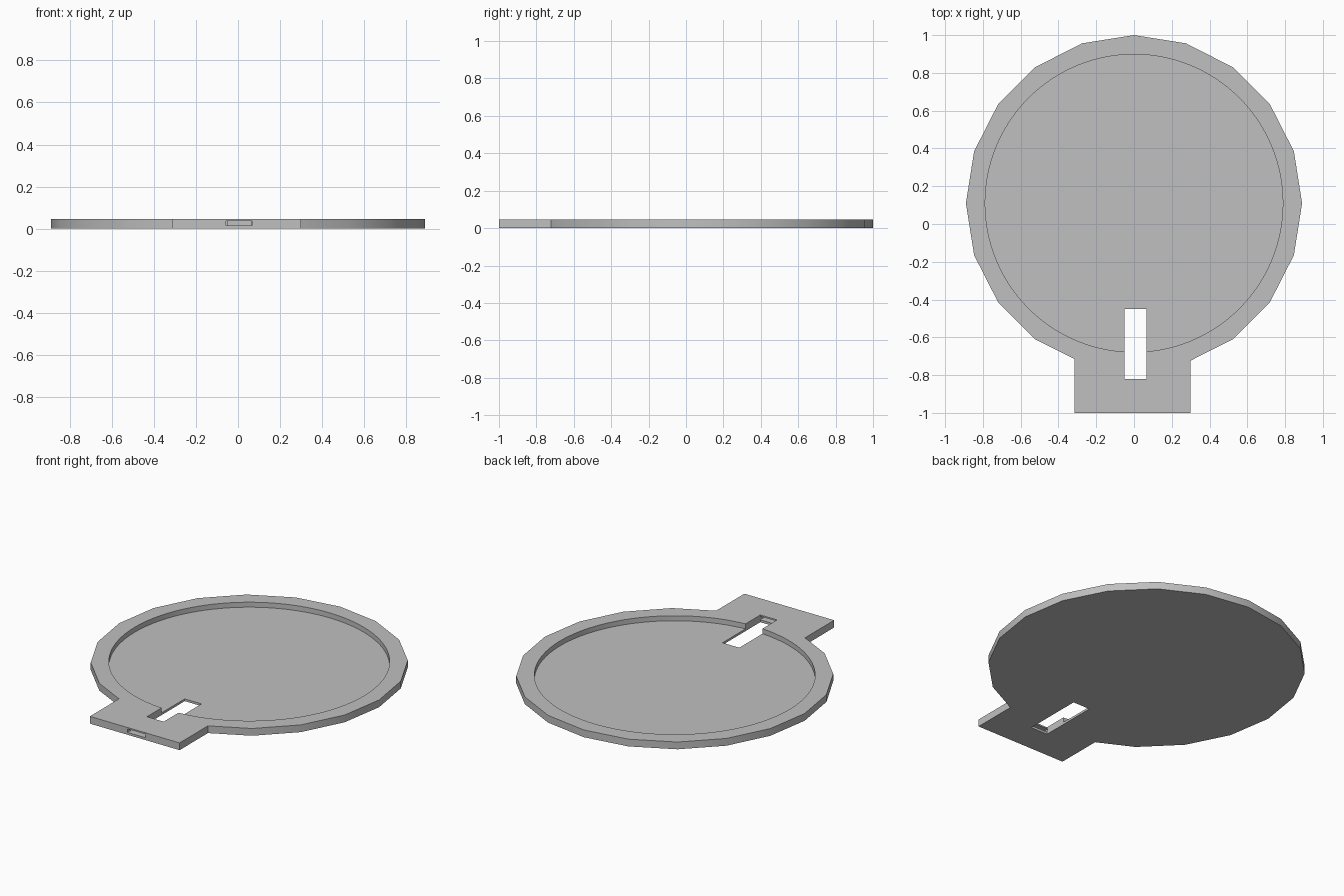
import bpy, bmesh
from math import sin, cos, radians, pi

cube = bpy.data.objects.get("Cube")
if cube:
    bpy.data.objects.remove(cube, do_unlink=True)

HEIGHT, FLOOR = 0.045, 0.014
CENTRE_Y = 0.11

grey = bpy.data.materials.new("plain_grey")
grey.use_nodes = True
colour = (0.527, 0.527, 0.527, 1)
grey.diffuse_color = colour
grey.node_tree.nodes["Principled BSDF"].inputs["Base Color"].default_value = colour


def prism(name, outline, z0, z1):
    """Extrude a counter-clockwise outline from z0 to z1."""
    bm = bmesh.new()
    base = bm.faces.new([bm.verts.new((x, y, z0)) for x, y in outline])
    top = bmesh.ops.extrude_face_region(bm, geom=[base], use_keep_orig=True)
    bmesh.ops.translate(bm, vec=(0, 0, z1 - z0),
                        verts=[v for v in top["geom"] if isinstance(v, bmesh.types.BMVert)])
    bmesh.ops.recalc_face_normals(bm, faces=bm.faces)
    mesh = bpy.data.meshes.new(name)
    bm.to_mesh(mesh)
    bm.free()
    mesh.materials.append(grey)
    obj = bpy.data.objects.new(name, mesh)
    bpy.context.collection.objects.link(obj)
    return obj


def rectangle(x0, x1, y0, y1):
    return [(x0, y0), (x1, y0), (x1, y1), (x0, y1)]


def circle(radius, sides, start=0.0):
    return [(radius * cos(start + 2 * pi * i / sides),
             CENTRE_Y + radius * sin(start + 2 * pi * i / sides)) for i in range(sides)]


# Twenty-sided plate whose three lowest corners give way to a square tab
ring = circle(0.89, 20, radians(-90))
outline = ring[2:-1] + [(-0.315, -0.715), (-0.315, -1), (0.3, -1), (0.3, -0.723)]
tray = prism("round_tray", outline, 0, HEIGHT)

# Round recess, through slot, and cable tunnel from the tab front to the slot
cutters = [
    prism("recess_cutter", circle(0.788, 128), FLOOR, HEIGHT + 0.05),
    prism("slot_cutter", rectangle(-0.05, 0.065, -0.82, -0.45), -0.05, HEIGHT + 0.1),
    prism("tunnel_cutter", rectangle(-0.057, 0.067, -1.05, -0.815), 0.0145, 0.036),
]

bpy.ops.object.select_all(action="DESELECT")
bpy.context.view_layer.objects.active = tray
tray.select_set(True)
for cutter in cutters:
    cutter.hide_render = True
    mod = tray.modifiers.new(cutter.name, "BOOLEAN")
    mod.operation = "DIFFERENCE"
    mod.solver = "EXACT"
    mod.object = cutter
    bpy.ops.object.modifier_apply(modifier=mod.name)
    bpy.data.objects.remove(cutter, do_unlink=True)

bpy.ops.object.shade_smooth_by_angle(angle=radians(30))
